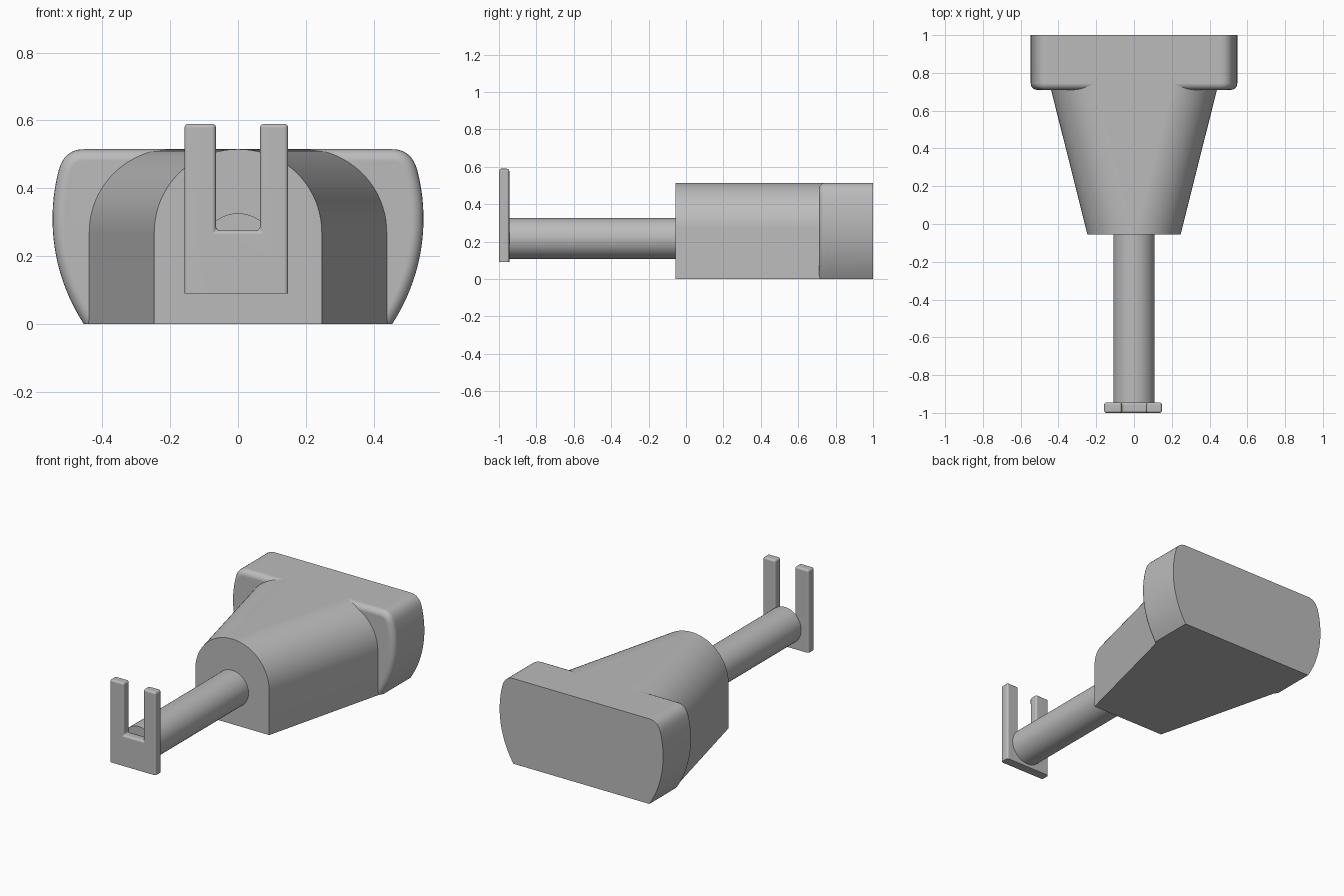
import bpy, bmesh
from math import sin, cos, pi, sqrt, radians

if "Cube" in bpy.data.objects:
    bpy.data.objects.remove(bpy.data.objects["Cube"])

grey = bpy.data.materials.new("plain grey")
grey.use_nodes = True
COLOUR = (0.5, 0.5, 0.5, 1)
grey.diffuse_color = COLOUR
grey.node_tree.nodes["Principled BSDF"].inputs["Base Color"].default_value = COLOUR


def loft(name, front, back, y0, y1, bevel=0.0, pick=None):
    """Join two matching xz outlines at y0 and y1, rounding the picked edges."""
    bm = bmesh.new()
    a = [bm.verts.new((x, y0, z)) for x, z in front]
    b = [bm.verts.new((x, y1, z)) for x, z in back]
    bm.faces.new(a)
    bm.faces.new(b[::-1])
    n = len(a)
    for i in range(n):
        j = (i + 1) % n
        bm.faces.new((a[i], b[i], b[j], a[j]))
    bmesh.ops.recalc_face_normals(bm, faces=bm.faces)
    if bevel:
        edges = [e for e in bm.edges if pick(e)]
        bmesh.ops.bevel(bm, geom=edges, offset=bevel, offset_type='OFFSET', segments=5,
                        profile=0.5, affect='EDGES', clamp_overlap=False)
    mesh = bpy.data.meshes.new(name)
    bm.to_mesh(mesh)
    bm.free()
    mesh.materials.append(grey)
    mesh.shade_smooth()
    mesh.set_sharp_from_angle(angle=radians(30))
    obj = bpy.data.objects.new(name, mesh)
    bpy.context.scene.collection.objects.link(obj)
    obj.modifiers.new("weighted normals", 'WEIGHTED_NORMAL').keep_sharp = True
    return obj


def mirrored(half):
    """Close a right-hand outline (bottom to top) with its mirror image."""
    return half + [(-x, z) for x, z in reversed(half)]


TOP = 0.515


# Tapered housing: an arch with constant shoulder radius that widens backwards
def arch(half_width, r=0.245):
    steps = 20
    return mirrored([(half_width, 0)] +
                    [(half_width - r + r * cos(pi / 2 * i / steps),
                      TOP - r + r * sin(pi / 2 * i / steps)) for i in range(steps + 1)])


loft("tapered_housing", arch(0.247), arch(0.455), -0.055, 0.775)


# End block: bulging sides, rounded top corners, soft front rim
def bulge(z, r=0.568):
    return 0.547 - r + sqrt(r * r - (z - 0.31) ** 2)


side = [(bulge(0.45 * i / 18), 0.45 * i / 18) for i in range(19)]
p0, p1, p2 = side[-1], (0.513, TOP), (0.455, TOP)
for i in range(1, 9):
    t = i / 8
    side.append(tuple((1 - t) ** 2 * u + 2 * t * (1 - t) * v + t * t * w
                      for u, v, w in zip(p0, p1, p2)))
outline = mirrored(side)
loft("end_block", outline, outline, 0.71, 1.0, 0.035,
     lambda e: all(v.co.y < 0.8 for v in e.verts) and any(v.co.z > 0.001 for v in e.verts))

# Round shaft
R, CZ, N = 0.109, 0.217, 64
circle = [(R * cos(2 * pi * i / N), CZ + R * sin(2 * pi * i / N)) for i in range(N)]
loft("shaft", circle, circle, -0.947, 0.0)

# Forked end plate with a square slot
fork = [(-0.158, 0.09), (0.148, 0.09), (0.148, 0.59), (0.065, 0.59), (0.065, 0.276),
        (-0.065, 0.276), (-0.065, 0.59), (-0.158, 0.59)]
loft("fork_plate", fork, fork, -1.0, -0.945, 0.012,
     lambda e: any(v.co.z > 0.1 for v in e.verts))
